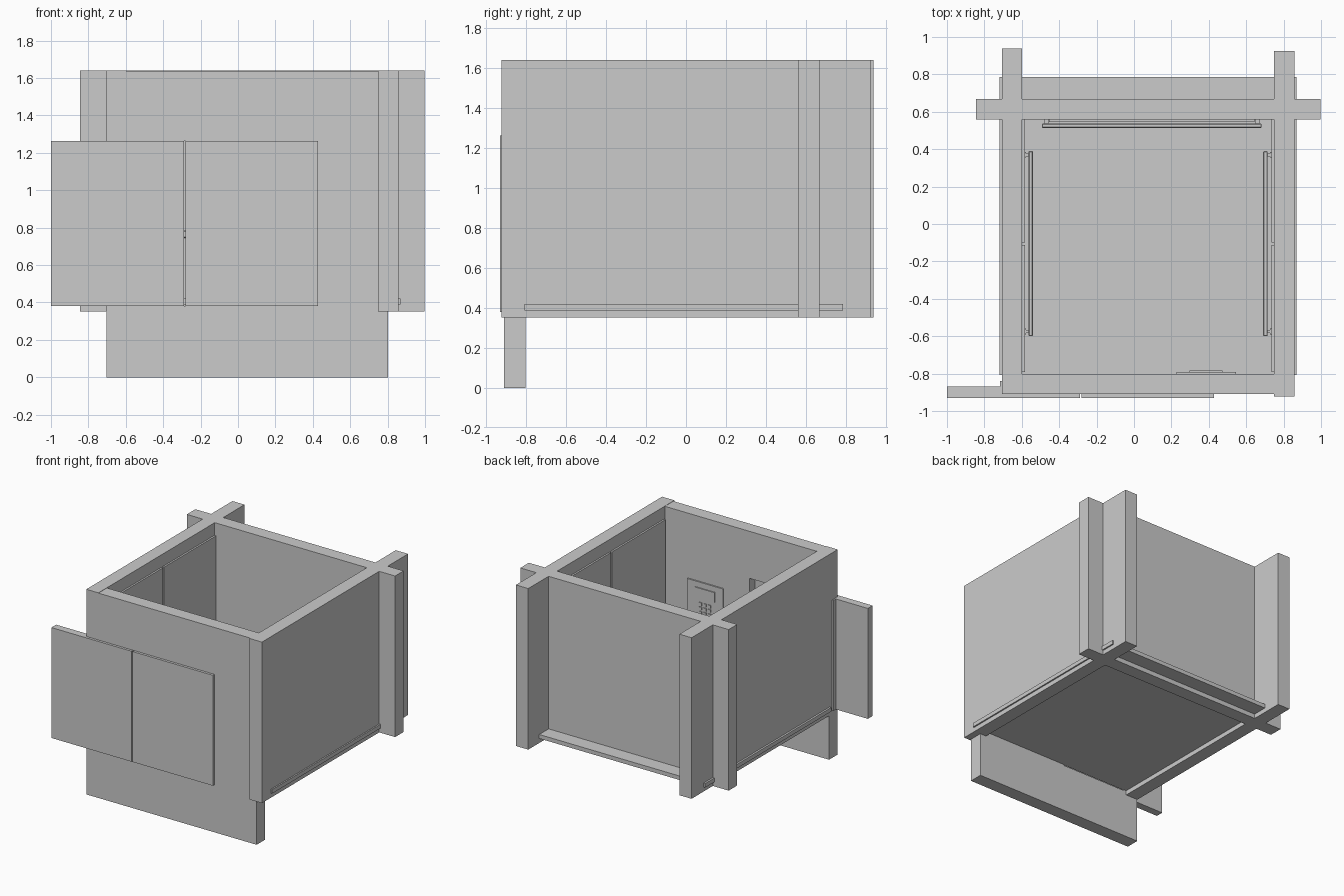
import bpy

if "Cube" in bpy.data.objects:
    bpy.data.objects.remove(bpy.data.objects["Cube"])


def box(name, x, y, z):
    """Axis-aligned box from (min, max) ranges."""
    bpy.ops.mesh.primitive_cube_add(size=1, location=[sum(r) / 2 for r in (x, y, z)])
    ob = bpy.context.object
    ob.name = name
    ob.scale = [r[1] - r[0] for r in (x, y, z)]
    bpy.ops.object.transform_apply(location=False, rotation=False, scale=True)
    return ob


def chamfer(ob, width):
    mod = ob.modifiers.new("chamfer", 'BEVEL')
    mod.width = width
    mod.segments = 1


# Cabin walls, crossing each other at the rear corners
WALL_Z = (0.352, 1.64)
box("left_wall", (-0.705, -0.598), (-0.91, 0.937), WALL_Z)
box("right_wall", (0.748, 0.857), (-0.922, 0.925), WALL_Z)
box("back_wall", (-0.845, 0.998), (0.56, 0.668), WALL_Z)

# Front wall with doorway
front = box("front_wall", (-0.704, 0.802), (-0.91, -0.802), (0, 1.638))
cutter = box("doorway_cutter", (-0.57, 0.0), (-1.0, -0.7), (0.381, 1.262))
cutter.hide_render = True
cutter.hide_viewport = True
cut = front.modifiers.new("doorway", 'BOOLEAN')
cut.operation = 'DIFFERENCE'
cut.object = cutter
cut.solver = 'EXACT'

# Floor slab poking slightly through the walls
box("floor", (-0.72, 0.868), (-0.808, 0.786), (0.388, 0.42))

# Sliding doors with a see-through gap, and side jamb strip
DOOR_Z = (0.38, 1.263)
box("left_door", (-1.0, -0.29), (-0.93, -0.87), DOOR_Z)
box("right_door", (-0.282, 0.428), (-0.93, -0.87), DOOR_Z)
box("door_jamb", (-0.716, -0.61), (-0.875, -0.84), DOOR_Z)

# Side walls: lining panels, handrails and brackets, per side
for side, wall, s in (("left", -0.598, 1), ("right", 0.748, -1)):
    def depth(a, b):
        return tuple(sorted((wall + s * a, wall + s * b)))
    for i, y in enumerate(((-0.79, -0.113), (-0.098, 0.558))):
        box(f"{side}_panel_{i}", depth(-0.005, 0.014), y, (0.42, 1.54))
    chamfer(box(f"{side}_handrail", depth(0.033, 0.058), (-0.6, 0.39), (0.745, 0.785)), 0.005)
    for y in (-0.575, 0.37):
        box(f"{side}_rail_plate", depth(0.01, 0.02), (y - 0.015, y + 0.015), (0.75, 0.78))
        box(f"{side}_rail_bracket", depth(0.01, 0.04), (y - 0.008, y + 0.008), (0.757, 0.773))

# Back wall: handrail, brackets and low panel
chamfer(box("back_handrail", (-0.493, 0.683), (0.513, 0.538), (0.745, 0.785)), 0.005)
box("back_panel", (-0.455, 0.645), (0.546, 0.565), (0.42, 0.745))
for x in (-0.47, 0.66):
    box("back_rail_bracket", (x - 0.012, x + 0.012), (0.53, 0.565), (0.755, 0.775))

# Control panel: plate, screen and keypad
box("control_plate", (0.228, 0.545), (-0.81, -0.791), (0.74, 1.12))
box("control_screen", (0.298, 0.472), (-0.8, -0.783), (0.995, 1.075))
for row in range(3):
    for col in range(3):
        x, z = 0.345 + col * 0.039, 0.95 - row * 0.035
        box("key_button", (x - 0.012, x + 0.012), (-0.8, -0.784), (z - 0.011, z + 0.011))
